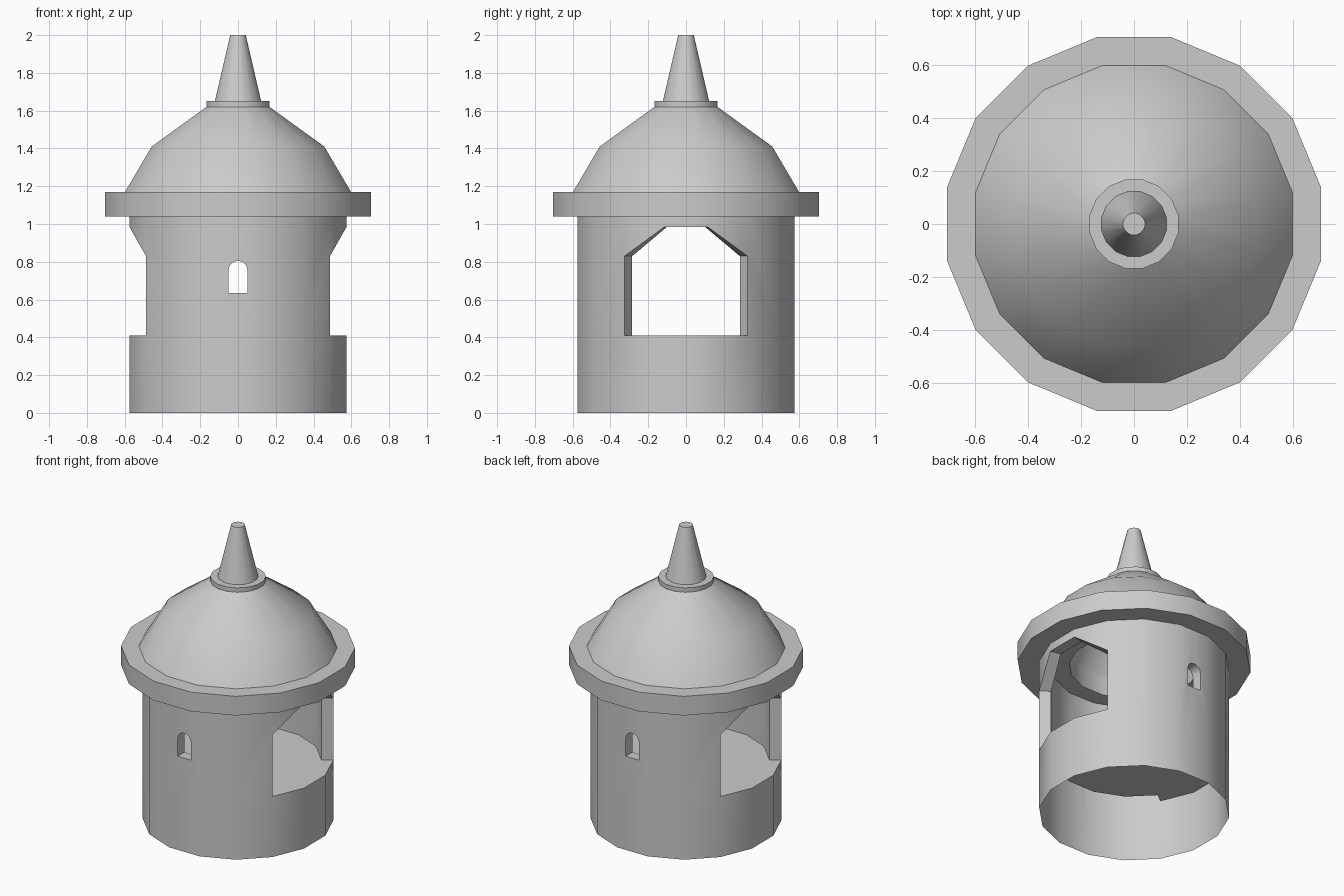
import bpy, bmesh, math
from math import cos, sin, pi

cube = bpy.data.objects.get("Cube")
if cube:
    bpy.data.objects.remove(cube, do_unlink=True)

SIDES = 16
OUTER, INNER = 0.586, 0.513      # wall radii
FLOOR, EAVES = 0.41, 1.04        # floor and wall-top heights
SHOULDER, CROWN = 0.83, 0.985    # head of the big openings

stone = bpy.data.materials.new("grey_stone")
stone.use_nodes = True
grey = (0.6, 0.6, 0.6, 1)
stone.diffuse_color = grey
stone.node_tree.nodes["Principled BSDF"].inputs["Base Color"].default_value = grey


def at(r, column, z):
    a = (column + 0.5) * 2 * pi / SIDES
    return (r * cos(a), r * sin(a), z)


def finish(name, bm):
    mesh = bpy.data.meshes.new(name)
    bm.to_mesh(mesh)
    bm.free()
    mesh.materials.append(stone)
    ob = bpy.data.objects.new(name, mesh)
    bpy.context.collection.objects.link(ob)
    bpy.ops.object.select_all(action='DESELECT')
    ob.select_set(True)
    bpy.context.view_layer.objects.active = ob
    bpy.ops.object.shade_smooth_by_angle(angle=math.radians(30))
    return ob


def lathe(name, profile):
    """Turn a (radius, height) profile; radius 0 at the end closes with a cap."""
    bm = bmesh.new()
    rings = [[bm.verts.new(at(r, k, z)) for k in range(SIDES)]
             for r, z in profile if r > 0]
    for low, high in zip(rings, rings[1:]):
        for k in range(SIDES):
            n = (k + 1) % SIDES
            bm.faces.new((low[k], low[n], high[n], high[k]))
    if profile[0][0] == 0:
        bm.faces.new(rings[0][::-1])
    if profile[-1][0] == 0:
        bm.faces.new(rings[-1])
    return finish(name, bm)


def build_wall():
    bm = bmesh.new()

    def face(*points):
        bm.faces.new([bm.verts.new(p) for p in points])

    # Opening heads sit on the facet corners around +x and -x
    heads = {}
    for centre in (0, SIDES // 2):
        for offset, z in ((-2, SHOULDER), (-1, CROWN), (0, CROWN), (1, SHOULDER)):
            heads[(centre + offset) % SIDES] = z

    def edge(r, k, base):
        levels = {base, FLOOR, EAVES}
        if k in heads:
            levels.add(heads[k])
        return [at(r, k, z) for z in sorted(levels)]

    # Half outline of the arched slit window, sill centre to crown
    slit = [(0, 0.635), (0.05, 0.635)]
    slit += [(0.05 * cos(t * pi / 8), 0.755 + 0.05 * sin(t * pi / 8)) for t in range(5)]

    for k in range(SIDES):
        n = (k + 1) % SIDES
        for r, base in ((OUTER, 0), (INNER, FLOOR)):
            if k in heads and n in heads:
                # Open facet: parapet below, spandrel above
                if base < FLOOR:
                    face(at(r, k, base), at(r, n, base), at(r, n, FLOOR), at(r, k, FLOOR))
                face(at(r, k, heads[k]), at(r, n, heads[n]), at(r, n, EAVES), at(r, k, EAVES))
            elif k in (3, 11):
                # Slit facet, made of two halves around the arch
                side = 1 if k == 3 else -1
                y = side * r * cos(pi / SIDES)
                for column, sx in ((k, side), (n, -side)):
                    arch = [(sx * x, y, z) for x, z in slit]
                    face((0, y, base), *edge(r, column, base), (0, y, EAVES), *arch[::-1])
            else:
                face(*edge(r, k, base), *edge(r, n, base)[::-1])

        if k in heads and n in heads:
            # Sill and sloping head of the opening
            for zk, zn in ((FLOOR, FLOOR), (heads[k], heads[n])):
                face(at(INNER, k, zk), at(OUTER, k, zk), at(OUTER, n, zn), at(INNER, n, zn))
        if heads.get(k) == SHOULDER:
            # Upright jamb
            face(at(INNER, k, FLOOR), at(OUTER, k, FLOOR),
                 at(OUTER, k, SHOULDER), at(INNER, k, SHOULDER))

    # Reveals of the slit windows
    inside, outside = INNER * cos(pi / SIDES), OUTER * cos(pi / SIDES)
    for side in (1, -1):
        for sx in (1, -1):
            for (x0, z0), (x1, z1) in zip(slit, slit[1:]):
                if (x0, z0) != (x1, z1):
                    face((sx * x0, side * inside, z0), (sx * x0, side * outside, z0),
                         (sx * x1, side * outside, z1), (sx * x1, side * inside, z1))

    # Floor inside the room
    face(*[at(INNER, k, FLOOR) for k in range(SIDES)])
    bmesh.ops.remove_doubles(bm, verts=bm.verts, dist=0.0005)
    bmesh.ops.recalc_face_normals(bm, faces=bm.faces)
    finish("tower_wall", bm)


build_wall()

# Roof parts, each turned from a profile
lathe("cornice", [(0.40, 1.17), (0.40, EAVES), (0.719, EAVES), (0.719, 1.17), (0.61, 1.17)])
lathe("dome", [(0.61, 1.17), (0.466, 1.41), (0.17, 1.62)])
lathe("inner_vault", [(0, 1.57), (0.12, 1.57), (0.32, 1.37), (0.40, 1.17)][1:])
lathe("vault_cap", [(0, 1.57), (0.12, 1.57)])
lathe("spire_collar", [(0, 1.62), (0.171, 1.62), (0.171, 1.65), (0, 1.65)])
lathe("spire", [(0.125, 1.65), (0.042, 2.0), (0, 2.0)])
